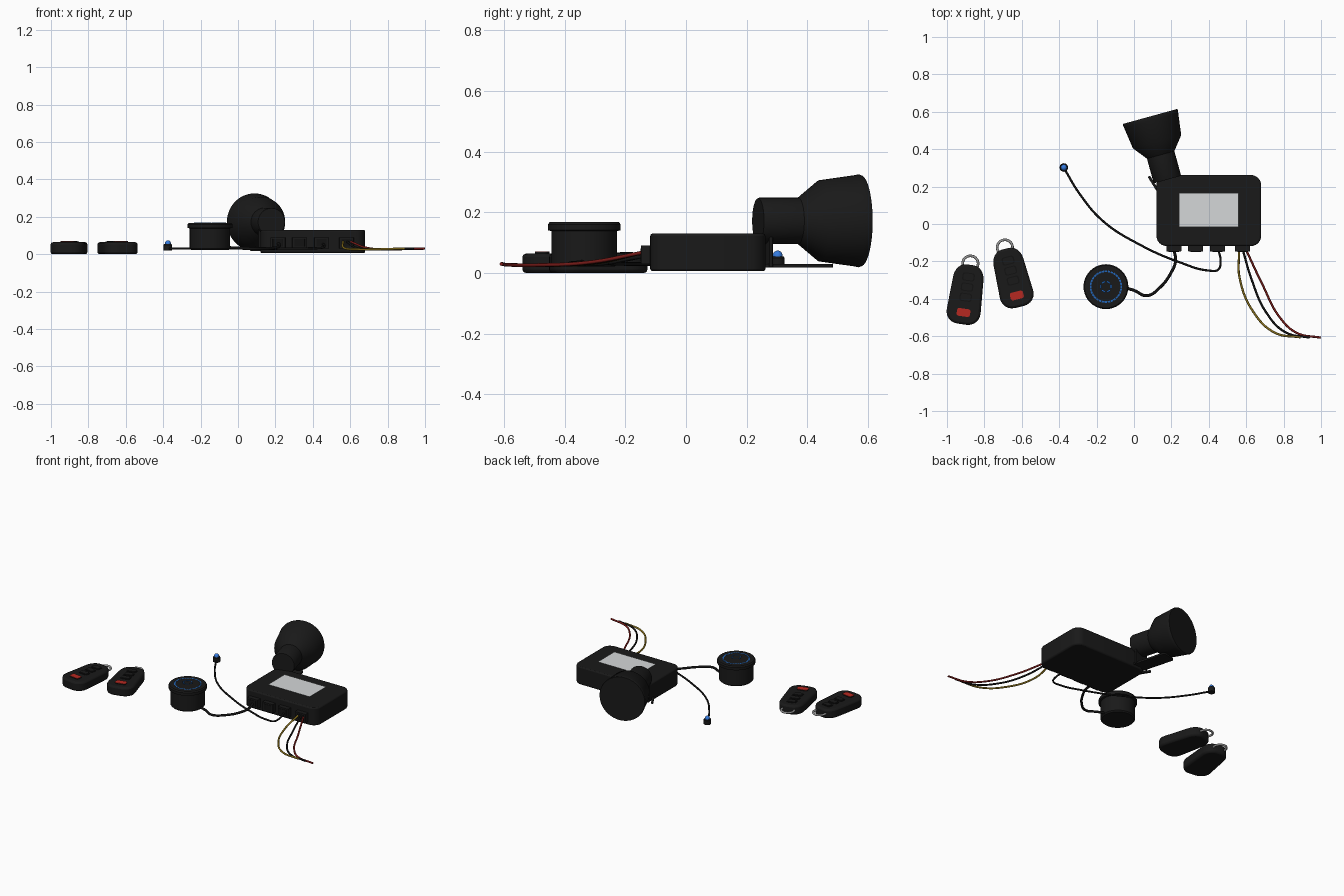
import bpy, bmesh
from math import sin, cos, pi, radians
from mathutils import Matrix, Vector

if "Cube" in bpy.data.objects:
    bpy.data.objects.remove(bpy.data.objects["Cube"])


def material(name, r, g, b):
    m = bpy.data.materials.new(name)
    m.use_nodes = True
    m.diffuse_color = (r, g, b, 1)
    node = m.node_tree.nodes["Principled BSDF"]
    node.inputs["Base Color"].default_value = (r, g, b, 1)
    node.inputs["Roughness"].default_value = 0.6
    return m


BLACK = material("black plastic", 0.0098, 0.0098, 0.0098)
DARK = material("deep black rubber", 0.006, 0.006, 0.006)
GREY = material("label grey", 0.66, 0.68, 0.69)
STEEL = material("steel", 0.33, 0.33, 0.33)
RED = material("red button", 0.47, 0.022, 0.015)
BLUE = material("blue lens", 0.035, 0.2, 0.75)
RING_BLUE = material("blue ring light", 0.015, 0.13, 0.48)
RED_WIRE = material("red wire", 0.21, 0.012, 0.01)
YELLOW_WIRE = material("yellow wire", 0.27, 0.175, 0.012)


def finish(name, bm, mat, matrix=None, bevel=0):
    """Turn a bmesh into a placed, shaded object."""
    bmesh.ops.recalc_face_normals(bm, faces=bm.faces)
    mesh = bpy.data.meshes.new(name)
    bm.to_mesh(mesh)
    bm.free()
    mesh.materials.append(mat)
    ob = bpy.data.objects.new(name, mesh)
    bpy.context.collection.objects.link(ob)
    ob.matrix_world = matrix or Matrix()
    if bevel:
        mod = ob.modifiers.new("edge", "BEVEL")
        mod.width, mod.segments, mod.limit_method = bevel, 2, "ANGLE"
        mod.angle_limit = radians(40)
    bpy.ops.object.select_all(action="DESELECT")
    ob.select_set(True)
    bpy.context.view_layer.objects.active = ob
    bpy.ops.object.shade_smooth_by_angle(angle=radians(35))


def slab(name, w, l, z0, z1, r, mat, matrix=None, bevel=0, taper=1.0):
    """Rounded rectangle from z0 to z1; the +y end is scaled by taper."""
    bm = bmesh.new()
    outline = []
    for i, (sx, sy) in enumerate([(1, 1), (-1, 1), (-1, -1), (1, -1)]):
        for k in range(7):
            a = (i + k / 6) * pi / 2
            x, y = sx * (w / 2 - r) + r * cos(a), sy * (l / 2 - r) + r * sin(a)
            outline.append((x * (1 + (taper - 1) * (y / l + 0.5)), y))
    low, high = ([bm.verts.new((x, y, z)) for x, y in outline] for z in (z0, z1))
    bm.faces.new(low)
    bm.faces.new(high)
    for i in range(len(outline)):
        bm.faces.new((low[i - 1], low[i], high[i], high[i - 1]))
    finish(name, bm, mat, matrix, bevel)


def lathe(name, profile, mat, matrix=None, steps=40):
    """Spin (radius, height) points around local z."""
    bm = bmesh.new()
    verts = [bm.verts.new((r, 0, z)) for r, z in profile]
    edges = [bm.edges.new(p) for p in zip(verts, verts[1:])]
    bmesh.ops.spin(bm, geom=verts + edges, cent=(0, 0, 0), axis=(0, 0, 1),
                   angle=2 * pi, steps=steps)
    bmesh.ops.remove_doubles(bm, verts=bm.verts, dist=0.0002)
    finish(name, bm, mat, matrix)


def wire(name, points, radius, mat, closed=False):
    """Round tube through the points."""
    curve = bpy.data.curves.new(name, "CURVE")
    curve.dimensions = "3D"
    curve.bevel_depth, curve.bevel_resolution = radius, 2
    curve.use_fill_caps = True
    spline = curve.splines.new("BEZIER")
    spline.bezier_points.add(len(points) - 1)
    for bp, p in zip(spline.bezier_points, points):
        bp.co = p
        bp.handle_left_type = bp.handle_right_type = "AUTO"
    spline.use_cyclic_u = closed
    curve.materials.append(mat)
    ob = bpy.data.objects.new(name, curve)
    bpy.context.collection.objects.link(ob)
    bpy.ops.object.select_all(action="DESELECT")
    ob.select_set(True)
    bpy.context.view_layer.objects.active = ob
    bpy.ops.object.convert(target="MESH")


def at(x, y, z=0, turn=0):
    return Matrix.Translation((x, y, z)) @ Matrix.Rotation(turn, 4, "Z")


# Control box with its label and front sockets
slab("control_box", 0.56, 0.38, 0.006, 0.13, 0.055, BLACK, at(0.4, 0.072), 0.008)
slab("box_label", 0.318, 0.182, 0.1445, 0.1455, 0.002, GREY, at(0.4, 0.075))
for i, x in enumerate([0.213, 0.33, 0.447, 0.58]):
    slab(f"socket_{i + 1}", 0.08, 0.054, 0.03, 0.09, 0.004, BLACK, at(x, -0.121))
    slab(f"socket_plug_{i + 1}", 0.055, 0.006, 0.04, 0.08, 0.002, DARK, at(x, -0.147))

# Siren horn, spun along its tilted axis (height 0 is the mouth)
lean = radians(15.4)
axis = Vector((-sin(lean), cos(lean), 0))
horn_place = Matrix.Translation((0.086, 0.575, 0.172)) @ axis.to_track_quat("Z", "Y").to_matrix().to_4x4()
lathe("siren_horn", [(0, -0.35), (0.074, -0.35), (0.076, -0.346), (0.076, -0.213),
                     (0.134, -0.14), (0.15, -0.022), (0.153, -0.008), (0.15, 0), (0, 0)],
      BLACK, horn_place, 48)

# Siren mounting bracket: foot plate, upright strap and tab
slab("bracket_foot", 0.1, 0.36, 0.018, 0.03, 0.012, BLACK, at(0.16, 0.3, 0, lean))
slab("bracket_upright", 0.12, 0.012, 0.02, 0.14, 0.003, BLACK, at(0.165, 0.265, 0, lean))
slab("bracket_tab", 0.014, 0.09, 0.018, 0.03, 0.004, BLACK, at(0.103, 0.217, 0, radians(32)))

# Push button: body with flange, lit ring and centre symbol
bx, by = -0.15, -0.335
lathe("push_button", [(0, 0.022), (0.1, 0.022), (0.108, 0.03), (0.108, 0.138), (0.12, 0.141),
                      (0.12, 0.16), (0.114, 0.168), (0, 0.168)], BLACK, at(bx, by))


def dashes(name, count, radius, width, length, z):
    bm = bmesh.new()
    for i in range(count):
        m = (Matrix.Rotation(2 * pi * i / count, 4, "Z") @ Matrix.Translation((radius, 0, z))
             @ Matrix.Diagonal((width, length, 0.001, 1)))
        bmesh.ops.create_cube(bm, size=1, matrix=m)
    finish(name, bm, RING_BLUE, at(bx, by))


dashes("button_light_ring", 32, 0.082, 0.009, 0.013, 0.1682)
dashes("button_symbol", 6, 0.027, 0.009, 0.022, 0.178)

# Indicator light on its holder
lathe("indicator_holder", [(0, 0.02), (0.023, 0.02), (0.023, 0.05), (0.02, 0.054), (0, 0.054)],
      BLACK, at(-0.375, 0.302), 20)
lathe("indicator_lens", [(0.016, 0.052)] + [(0.016 * cos(a * pi / 10), 0.058 + 0.016 * sin(a * pi / 10))
                                            for a in range(6)], BLUE, at(-0.375, 0.302), 20)

# Remote key fobs
for side, x, y, turn in [("outer", -0.898, -0.377, -8), ("inner", -0.65, -0.288, 14)]:
    place = at(x, y, 0, radians(turn))
    slab(f"{side}_fob_body", 0.19, 0.32, 0, 0.064, 0.07, BLACK, place, 0.012, 0.82)
    for k, v in enumerate([0.095, 0.04, -0.015]):
        spot = place @ at(0, v)
        slab(f"{side}_fob_button_rim_{k + 1}", 0.066, 0.044, 0.06, 0.067, 0.012, DARK, spot)
        slab(f"{side}_fob_button_{k + 1}", 0.054, 0.034, 0.06, 0.07, 0.01, BLACK, spot)
    spot = place @ at(0, -0.097)
    slab(f"{side}_fob_alarm_button", 0.072, 0.042, 0.06, 0.069, 0.012, BLACK, spot)
    slab(f"{side}_fob_red_face", 0.072, 0.042, 0.069, 0.071, 0.012, RED, spot)
    ring = [place @ Vector((0.041 * cos(a * pi / 4), 0.167 + 0.041 * sin(a * pi / 4), 0.035))
            for a in range(8)]
    wire(f"{side}_fob_ring", ring, 0.007, STEEL, True)

# Cables to the indicator and push button
wire("indicator_cable", [(-0.375, 0.3, 0.03), (-0.29, 0.16, 0.03), (-0.165, 0.015, 0.03),
                         (0.03, -0.11, 0.03), (0.245, -0.205, 0.03), (0.4, -0.249, 0.032),
                         (0.45, -0.244, 0.035), (0.463, -0.2, 0.045), (0.452, -0.14, 0.055)],
     0.006, DARK)
wire("button_cable", [(-0.05, -0.34, 0.035), (0, -0.355, 0.033), (0.07, -0.383, 0.03),
                      (0.14, -0.338, 0.03), (0.2, -0.257, 0.035), (0.222, -0.2, 0.045),
                      (0.215, -0.14, 0.058)], 0.008, DARK)

# Power leads fanning out of the last socket
heights = [0.068, 0.035, 0.026, 0.027, 0.03]
leads = {
    "yellow_lead": (YELLOW_WIRE, [(0.562, -0.14), (0.565, -0.29), (0.645, -0.48), (0.755, -0.582), (0.89, -0.606)]),
    "black_lead": (DARK, [(0.582, -0.14), (0.63, -0.3), (0.705, -0.47), (0.81, -0.579), (0.94, -0.608)]),
    "red_lead": (RED_WIRE, [(0.6, -0.14), (0.685, -0.32), (0.78, -0.5), (0.87, -0.582), (0.998, -0.608)]),
}
for name, (mat, path) in leads.items():
    wire(name, [(x, y, z) for (x, y), z in zip(path, heights)], 0.006, mat)
